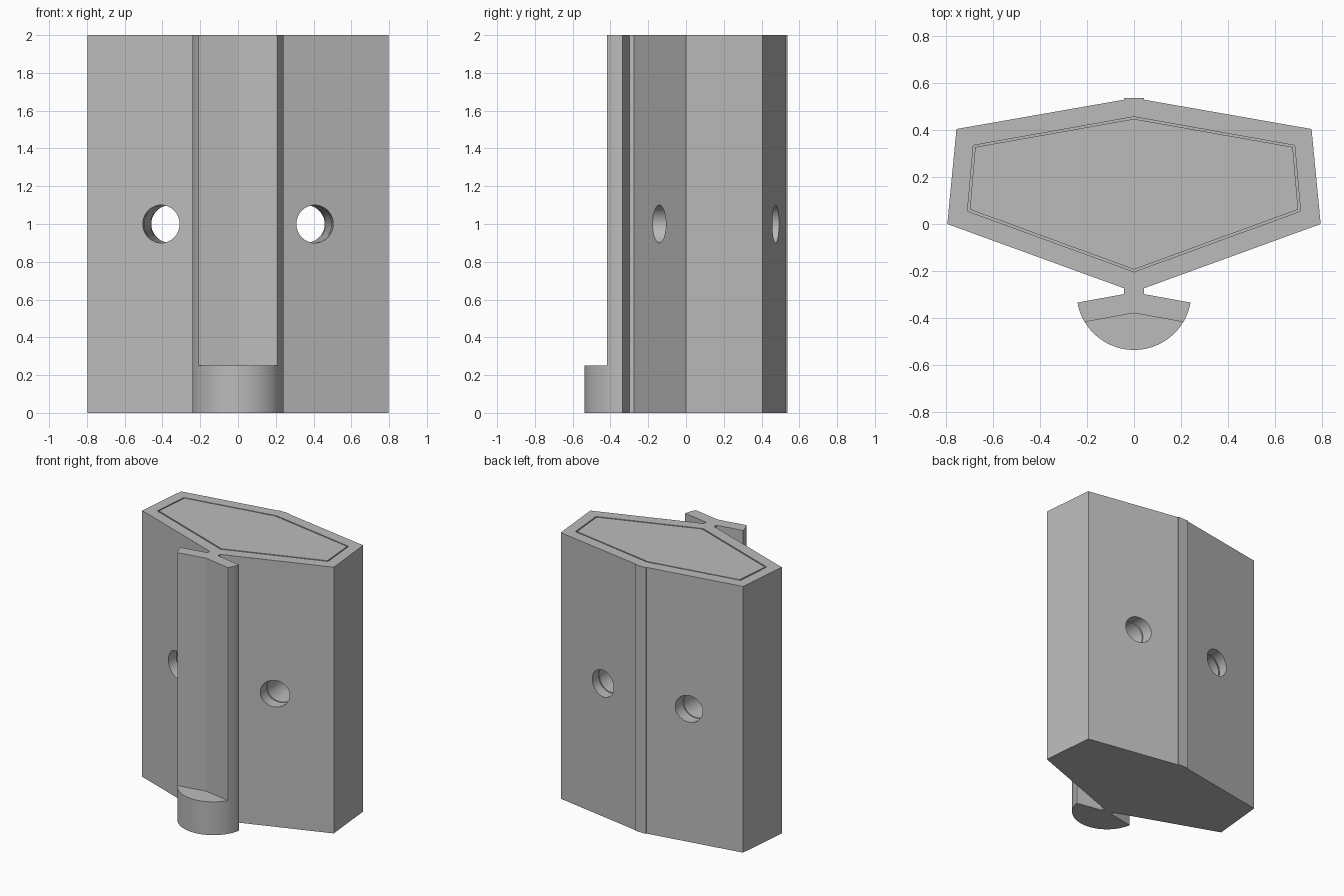
import bpy, bmesh, math
from mathutils import Vector

cube = bpy.data.objects.get("Cube")
if cube:
    bpy.data.objects.remove(cube, do_unlink=True)

grey = bpy.data.materials.new("plain_grey")
grey.use_nodes = True
colour = (0.5, 0.5, 0.5, 1)
grey.diffuse_color = colour
grey.node_tree.nodes["Principled BSDF"].inputs["Base Color"].default_value = colour


def mirrored(half):
    """Close a half outline running back to front with its mirror image."""
    return half + [(-x, y) for x, y in reversed(half) if x > 0]


def prism(name, outline, bottom, top):
    bm = bmesh.new()
    base = bm.faces.new([bm.verts.new((x, y, bottom)) for x, y in outline])
    lid = bmesh.ops.extrude_face_region(bm, geom=[base])
    moved = [v for v in lid["geom"] if isinstance(v, bmesh.types.BMVert)]
    bmesh.ops.translate(bm, verts=moved, vec=(0, 0, top - bottom))
    bmesh.ops.recalc_face_normals(bm, faces=bm.faces)
    mesh = bpy.data.meshes.new(name)
    bm.to_mesh(mesh)
    bm.free()
    obj = bpy.data.objects.new(name, mesh)
    bpy.context.collection.objects.link(obj)
    mesh.materials.append(grey)
    return obj


def cut(obj, cutter):
    mod = obj.modifiers.new("cut", "BOOLEAN")
    mod.operation = "DIFFERENCE"
    mod.solver = "EXACT"
    mod.object = cutter
    bpy.context.view_layer.objects.active = obj
    bpy.ops.object.modifier_apply(modifier=mod.name)


# Casing outline: back rib, hexagonal body, narrow neck and rounded rail
radius, centre_y = 0.245, -0.292
start = math.asin((-0.335 - centre_y) / radius)
steps = 32
arc = [(radius * math.cos(a), centre_y + radius * math.sin(a))
       for a in (start + (-math.pi / 2 - start) * i / steps for i in range(steps))]
half = [(0.043, 0.537), (0.043, 0.53), (0.757, 0.405), (0.796, 0),
        (0.043, -0.274), (0.043, -0.299)] + arc + [(0, centre_y - radius)]
casing = prism("casing", mirrored(half), 0, 2)

# Pocket in the casing, and the core standing inside it with a thin gap
pocket = prism("pocket_cutter", mirrored(
    [(0, 0.457), (0.685, 0.335), (0.71, 0.055), (0, -0.204)]), 0.1, 2.1)
core = prism("core", mirrored(
    [(0, 0.448), (0.677, 0.328), (0.70, 0.062), (0, -0.194)]), 0.095, 2)

# Rail is cut back to a thin flange above its foot
rebate = prism("rebate_cutter", mirrored(
    [(0, -0.38), (0.4, -0.452), (0.4, -0.7), (0, -0.7)]), 0.25, 2.1)
cutters = [pocket, rebate]
cut(casing, pocket)
cut(casing, rebate)

# Two through holes, running parallel to the sides
for side in (-1, 1):
    bpy.ops.mesh.primitive_cylinder_add(
        vertices=48, radius=0.1, depth=1, location=(side * 0.382, 0.166, 1))
    drill = bpy.context.object
    drill.name = "hole_cutter"
    drill.data.materials.append(grey)
    drill.rotation_mode = "QUATERNION"
    drill.rotation_quaternion = Vector((-side * 0.08, 1, 0)).to_track_quat("Z", "Y")
    bpy.context.view_layer.update()
    cut(casing, drill)
    cut(core, drill)
    cutters.append(drill)

for cutter in cutters:
    bpy.data.objects.remove(cutter, do_unlink=True)

# Smooth the curved rail and hole walls, keep other edges sharp
bpy.ops.object.select_all(action="DESELECT")
for obj in (casing, core):
    obj.select_set(True)
bpy.context.view_layer.objects.active = casing
bpy.ops.object.shade_smooth_by_angle(angle=math.radians(9))
